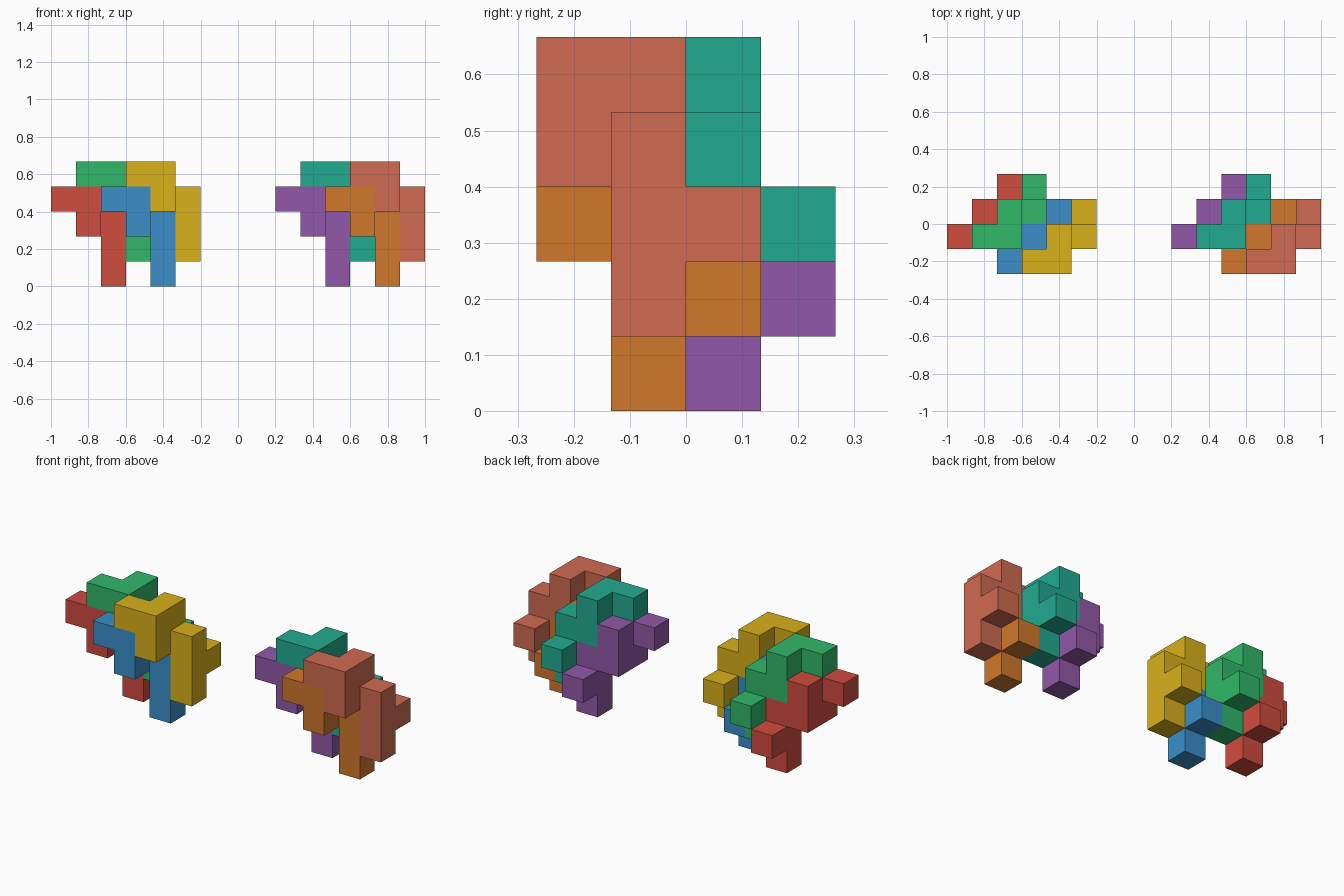
import bpy, bmesh
from mathutils import Vector

if "Cube" in bpy.data.objects:
    bpy.data.objects.remove(bpy.data.objects["Cube"])

U = 2 / 15                      # edge length of one cube cell
ORIGIN = Vector((-1, -2 * U, 0))

# Cells of one puzzle piece: stepped head, shoulder, leg and side bump
PIECE = [(3, 0, 4), (4, 0, 4), (4, 0, 3), (4, 1, 4), (4, 1, 3),
         (5, 1, 3), (5, 1, 2), (5, 1, 1), (5, 2, 2)]


def srgb(hex_code):
    """Hex colour to linear RGBA."""
    rgb = [int(hex_code[n:n + 2], 16) / 255 for n in (0, 2, 4)]
    return [c / 12.92 if c < 0.04 else ((c + 0.055) / 1.055) ** 2.4 for c in rgb] + [1]


def build_piece(name, offset, colour):
    """Outer skin of the piece, shifted by a whole number of cells."""
    cells = set(PIECE)
    bm = bmesh.new()
    for cell in PIECE:
        for axis in range(3):
            for side in (0, 1):
                near = list(cell)
                near[axis] += 2 * side - 1
                if tuple(near) in cells:
                    continue
                a, b = (axis + 1) % 3, (axis + 2) % 3
                quad = []
                for da, db in ((0, 0), (1, 0), (1, 1), (0, 1)):
                    p = Vector(cell)
                    p[axis] += side
                    p[a] += da
                    p[b] += db
                    quad.append(bm.verts.new(ORIGIN + (p + Vector(offset)) * U))
                bm.faces.new(quad if side else quad[::-1])
    bmesh.ops.remove_doubles(bm, verts=bm.verts, dist=1e-4)
    bmesh.ops.dissolve_limit(bm, angle_limit=0.01, verts=bm.verts, edges=bm.edges)
    mesh = bpy.data.meshes.new(name)
    bm.to_mesh(mesh)
    bm.free()
    mat = bpy.data.materials.new(name + "_colour")
    mat.diffuse_color = srgb(colour)
    mat.use_nodes = True
    mat.node_tree.nodes["Principled BSDF"].inputs["Base Color"].default_value = mat.diffuse_color
    mesh.materials.append(mat)
    bpy.context.collection.objects.link(bpy.data.objects.new(name, mesh))


# Interlocking positions of the four identical pieces
SLOTS = [(0, 0, 0), (-1, 0, -1), (-2, 1, 0), (-3, 1, -1)]

# Two copies of the puzzle, nine cells apart
SETS = [(0, [("yellow", "d9b11a"), ("blue", "3a8fc9"), ("green", "30b868"), ("red", "d04c3e")]),
        (9, [("salmon", "d06b52"), ("orange", "d0782b"), ("teal", "22ab90"), ("purple", "9158a8")])]

for shift, pieces in SETS:
    for slot, (label, colour) in zip(SLOTS, pieces):
        build_piece(label + "_puzzle_piece", (slot[0] + shift, slot[1], slot[2]), colour)
